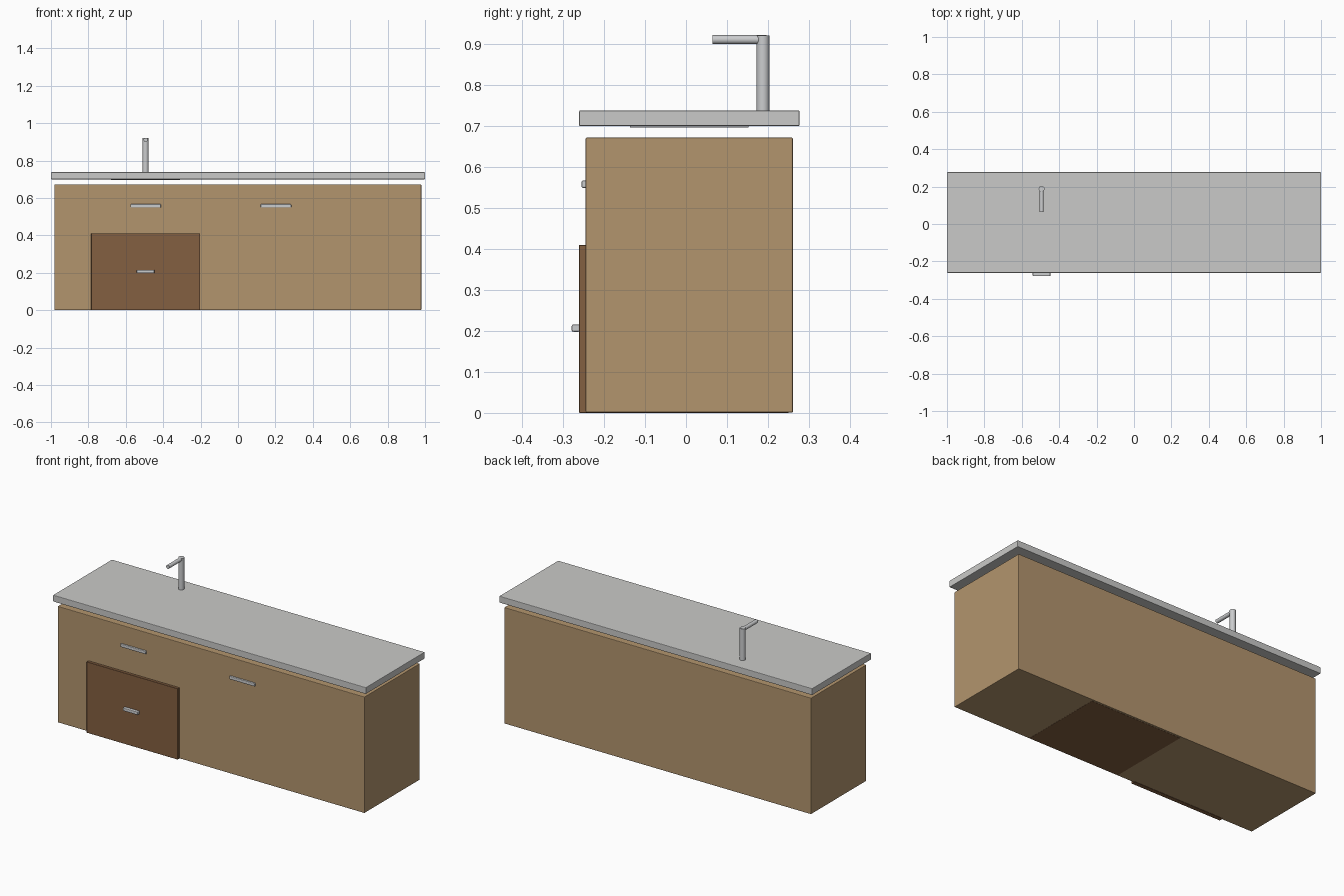
import bpy, math

if "Cube" in bpy.data.objects:
    bpy.data.objects.remove(bpy.data.objects["Cube"])


def material(name, rgb):
    m = bpy.data.materials.new(name)
    m.diffuse_color = (*rgb, 1)
    m.use_nodes = True
    m.node_tree.nodes["Principled BSDF"].inputs["Base Color"].default_value = m.diffuse_color
    return m


tan = material("tan_wood", (0.45, 0.30, 0.155))
brown = material("brown_wood", (0.23, 0.115, 0.053))
stone = material("light_stone", (0.59, 0.59, 0.58))
metal = material("brushed_metal", (0.60, 0.61, 0.62))
basin_grey = material("basin_grey", (0.36, 0.36, 0.37))


def box(name, x, y, z, mat, bevel=0.0, segments=2):
    """Box from (min, max) pairs, with optional rounded edges."""
    bpy.ops.mesh.primitive_cube_add(
        size=1, location=[(a + b) / 2 for a, b in (x, y, z)])
    o = bpy.context.object
    o.name = name
    o.scale = [b - a for a, b in (x, y, z)]
    bpy.ops.object.transform_apply(location=False, rotation=False, scale=True)
    o.data.materials.append(mat)
    if bevel:
        b = o.modifiers.new("rounded_edges", 'BEVEL')
        b.width = bevel
        b.segments = segments
    return o


def rod(name, loc, radius, length, mat, rot=(0, 0, 0)):
    bpy.ops.mesh.primitive_cylinder_add(
        vertices=32, radius=radius, depth=length, location=loc, rotation=rot)
    o = bpy.context.object
    o.name = name
    o.data.materials.append(mat)
    bpy.ops.object.shade_smooth_by_angle(angle=math.radians(40))
    return o


# Cabinet body and worktop with the narrow shadow gap between them
box("cabinet_body", (-0.982, 0.98), (-0.245, 0.261), (0.0008, 0.672), tan, 0.003)
box("countertop", (-1, 1), (-0.261, 0.277), (0.70, 0.738), stone, 0.003)

# Sink basin just showing under the worktop
box("sink_basin", (-0.68, -0.31), (-0.137, 0.153), (0.6965, 0.72), basin_grey)

# Raised door and the inner compartment reaching the underside
box("cabinet_door", (-0.785, -0.203), (-0.261, -0.235), (0, 0.41), brown, 0.001, 1)
box("inner_compartment", (-0.095, 0.487), (-0.24, 0.25), (0, 0.41), brown)

# Drawer handles and door handle
for side, cx in (("left", -0.494), ("right", 0.203)):
    box(side + "_drawer_handle", (cx - 0.082, cx + 0.082), (-0.255, -0.235),
        (0.549, 0.567), metal, 0.004)
box("door_handle", (-0.542, -0.447), (-0.279, -0.258), (0.198, 0.216), metal, 0.004)

# Tap
rod("tap_post", (-0.494, 0.188, 0.828), 0.0155, 0.185, metal)
rod("tap_spout", (-0.494, 0.131, 0.911), 0.011, 0.132, metal, (math.pi / 2, 0, 0))
